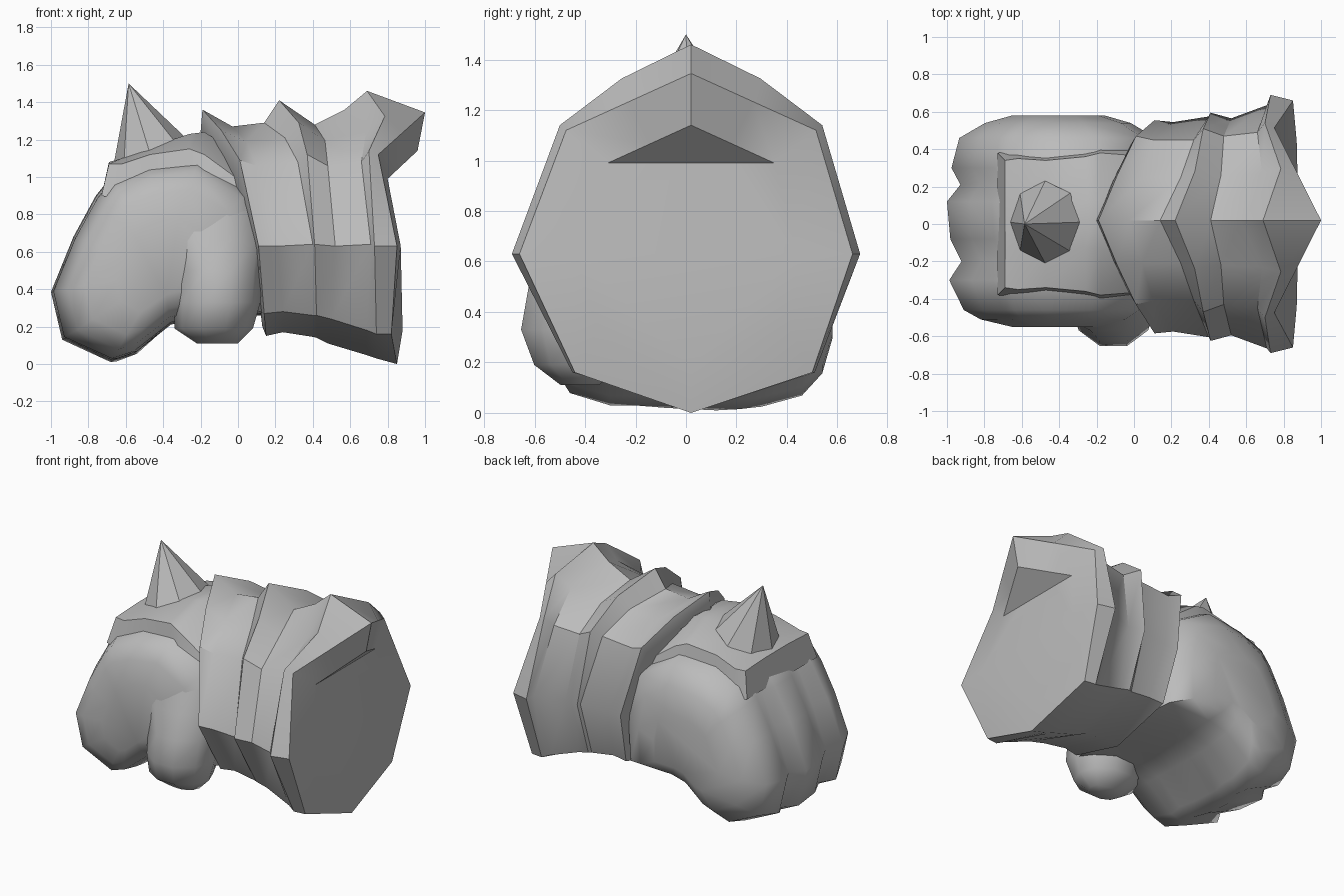
import bpy, bmesh, math

cube = bpy.data.objects.get("Cube")
if cube:
    bpy.data.objects.remove(cube, do_unlink=True)

steel = bpy.data.materials.new("plain_grey")
steel.use_nodes = True
GREY = (0.5, 0.5, 0.5, 1)
steel.diffuse_color = GREY
steel.node_tree.nodes["Principled BSDF"].inputs["Base Color"].default_value = GREY


def loft(name, rings, angle=30, tip=None):
    """Skin a list of equal-length closed rings; the last end may be a point."""
    bm = bmesh.new()
    rows = [[bm.verts.new(p) for p in ring] for ring in rings]
    n = len(rows[0])
    for a, b in zip(rows, rows[1:]):
        for i in range(n):
            j = (i + 1) % n
            bm.faces.new((a[i], a[j], b[j], b[i]))
    bm.faces.new(rows[0])
    if tip:
        t = bm.verts.new(tip)
        for i in range(n):
            bm.faces.new((rows[-1][i], rows[-1][(i + 1) % n], t))
    else:
        bm.faces.new(rows[-1])
    bmesh.ops.remove_doubles(bm, verts=bm.verts, dist=0.0005)
    bmesh.ops.recalc_face_normals(bm, faces=bm.faces)
    mesh = bpy.data.meshes.new(name)
    bm.to_mesh(mesh)
    bm.free()
    obj = bpy.data.objects.new(name, mesh)
    bpy.context.collection.objects.link(obj)
    mesh.materials.append(steel)
    bpy.ops.object.select_all(action='DESELECT')
    obj.select_set(True)
    bpy.context.view_layer.objects.active = obj
    bpy.ops.object.shade_smooth_by_angle(angle=math.radians(angle))


def cuff_ring(top, upper, side, lower, bottom, shift=0, bulge=0, lean=0):
    """Ring around x: top and bottom are (x, z), the rest (x, y, z).
    shift and bulge move the shoulder back and outwards; lean offsets the sides in y."""
    ridge = 0.02
    shoulder = ((top[0] + upper[0]) / 2 + shift, upper[1] / 2 + bulge * .6,
                (top[1] + upper[2]) / 2 + bulge)
    half = list(zip([shoulder, upper, side, lower], [ridge, ridge, lean, .03]))
    right = [(x, mid + y, z) for (x, y, z), mid in half]
    left = [(x, mid - y, z) for (x, y, z), mid in reversed(half)]
    return [(top[0], ridge, top[1])] + right + [(bottom[0], ridge, bottom[1])] + left


# Cuff: three overlapping flared bands
bands = [
    ((-.20, 1.24), (-.02, .40, 1.02), (.10, .49, .62), (.12, .36, .28), (.13, .20), 0),
    ((-.19, 1.36), (.01, .45, 1.09), (.11, .57, .63), (.14, .42, .27), (.15, .15), 0),
    ((-.03, 1.27), (.10, .43, 1.06), (.21, .56, .63), (.24, .41, .28), (.24, .17), .01),
    ((.14, 1.29), (.32, .43, 1.08), (.40, .59, .64), (.40, .42, .26), (.40, .145), .02),
    ((.22, 1.41), (.37, .49, 1.12), (.41, .61, .64), (.42, .43, .26), (.42, .14), .03),
    ((.41, 1.28), (.48, .45, 1.06), (.52, .58, .63), (.50, .43, .24), (.48, .11), .02),
    ((.57, 1.36), (.66, .47, 1.08), (.71, .65, .64), (.69, .46, .18), (.68, .05), .07),
    ((.69, 1.46), (.70, .52, 1.14), (.73, .69, .63), (.74, .48, .16), (.74, .03), .09),
]
# Rim of the cuff, its inner edge, and the notch under the raised point
rim = [
    ((1.0, 1.345), (.75, .495, 1.12), (.85, .66, .63), (.82, .47, .16), (.85, 0)),
    ((.96, 1.14), (.80, .33, .99), (.87, .44, .63), (.83, .38, .34), (.88, .18)),
    ((.80, .99), (.80, .33, .99), (.87, .44, .63), (.83, .38, .34), (.88, .18)),
]
leans = [-.015] * 7 + [0]
loft("cuff", [cuff_ring(*r, bulge=.025, lean=m) for r, m in zip(bands, leans)]
     + [cuff_ring(*r) for r in rim], angle=35)

# Hand: one side profile repeated across y, shrinking at the finger grooves and sides
PROFILE = [(-.68, 1.0), (-.76, .90), (-.88, .68), (-1.0, .385), (-.94, .13), (-.68, .01),
           (-.56, .05), (-.36, .21), (-.20, .25), (.16, .26), (.18, .60), (.10, .95),
           (-.20, 1.12), (-.48, 1.08)]
PIVOT = (-.40, .50)
# y, horizontal scale, vertical scale
SLICES = [(-.55, .42, .45), (-.51, .70, .70), (-.46, .85, .86), (-.30, .98, .96),
          (-.20, .87, .96), (-.08, .97, .98), (.12, 1.0, 1.0), (.21, .88, .99),
          (.30, .96, .97), (.46, .89, .88), (.54, .66, .70), (.58, .42, .42)]
hand = [[(PIVOT[0] + (x - PIVOT[0]) * sx, y, PIVOT[1] + (z - PIVOT[1]) * sz)
         for x, z in PROFILE] for y, sx, sz in SLICES]
loft("hand", hand, angle=60)


def oval(cx, cy, z, rx, ry, n=10, slope=0):
    """Horizontal oval, optionally rising towards +x."""
    turns = [math.tau * i / n for i in range(n)]
    return [(cx + rx * math.cos(a), cy + ry * math.sin(a), z + slope * math.cos(a))
            for a in turns]


# Thumb folded against the front side of the palm, widening into the hand
thumb = [(-.11, -.42, .11, .11, .08), (-.13, -.43, .19, .21, .18), (-.11, -.43, .33, .23, .235),
         (-.11, -.40, .50, .24, .235), (-.14, -.36, .66, .30, .22), (-.16, -.31, .90, .29, .17)]
loft("thumb", [oval(*t) for t in thumb], angle=60)

# Plate on the back of the hand: top x, base x, half width, edge, crest and base heights
plate = [(-.69, -.73, .34, 1.07, 1.08, .90), (-.62, -.64, .35, 1.07, 1.10, .88),
         (-.47, -.47, .34, 1.12, 1.16, .88), (-.26, -.26, .36, 1.15, 1.23, .92),
         (-.18, -.18, .38, 1.12, 1.24, .92), (.08, .08, .36, .93, 1.08, .85)]
rings = []
for x, xb, w, edge, crest, base in plate:
    rings.append([(xb, -w - .04, base), (x, -w, edge), (x, -w * .35, crest),
                  (x, w * .35, crest), (x, w, edge), (xb, w + .04, base)])
loft("hand_plate", rings, angle=40)

# Spike leaning forward on the sloping plate
loft("spike", [oval(-.475, .01, 1.14, .19, .22, 8, slope=.075)], angle=20, tip=(-.585, 0, 1.5))
